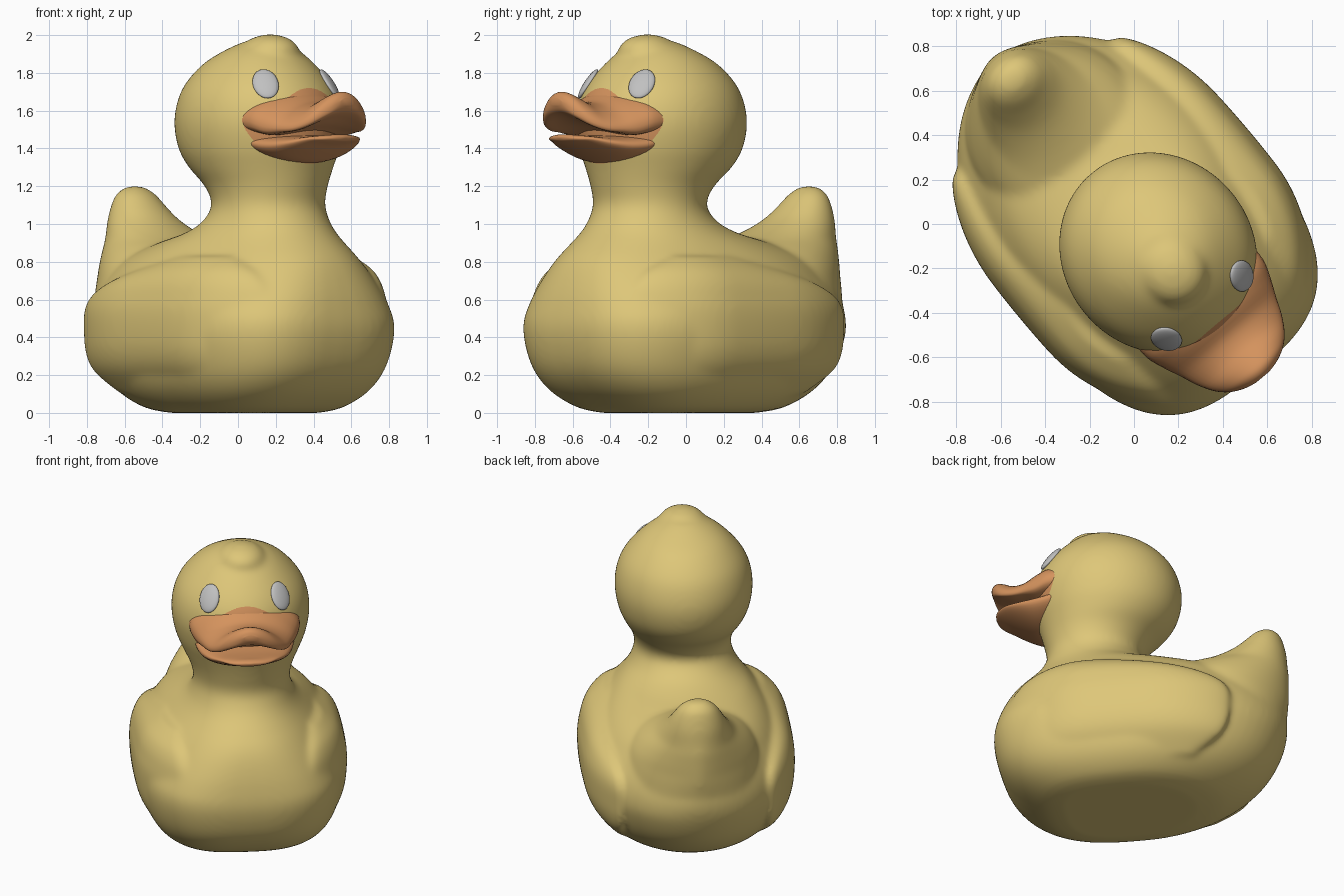
import bpy, bmesh
from math import cos, sin, pi, radians, sqrt
from mathutils import Matrix, Vector

cube = bpy.data.objects.get("Cube")
if cube:
    bpy.data.objects.remove(cube, do_unlink=True)

HEADING = radians(-50)  # shapes are built facing +x, then turned


def material(name, rgb):
    m = bpy.data.materials.new(name)
    m.use_nodes = True
    m.diffuse_color = (*rgb, 1)
    bsdf = next(n for n in m.node_tree.nodes if n.type == 'BSDF_PRINCIPLED')
    bsdf.inputs["Base Color"].default_value = (*rgb, 1)
    bsdf.inputs["Roughness"].default_value = 0.6
    return m


YELLOW = material("soft yellow", (0.73, 0.57, 0.19))
ORANGE = material("beak orange", (0.66, 0.29, 0.11))
GREY = material("eye grey", (0.53, 0.53, 0.53))


def refine(rows, steps=4):
    """Catmull-Rom interpolation between profile rows."""
    pts = [rows[0]] + rows + [rows[-1]]
    out = []
    for a, b, c, d in zip(pts, pts[1:], pts[2:], pts[3:]):
        for i in range(steps):
            t = i / steps
            out.append([0.5 * (2 * q + (r - p) * t + (2 * p - 5 * q + 4 * r - s) * t * t
                               + (3 * q - p - 3 * r + s) * t ** 3)
                        for p, q, r, s in zip(a, b, c, d)])
    return out + [rows[-1]]


def skin(bm, rings):
    """Join closed rings of points into a capped tube."""
    loops = [[bm.verts.new(p) for p in ring] for ring in rings]
    n = len(loops[0])
    for a, b in zip(loops, loops[1:]):
        for i in range(n):
            j = (i + 1) % n
            bm.faces.new((a[i], a[j], b[j], b[i]))
    bm.faces.new(loops[0][::-1])
    bm.faces.new(loops[-1])


def power(x, e):
    return abs(x) ** e * (1 if x >= 0 else -1)


def stack(bm, rows, side=0, n=64):
    """Horizontal sections; row = height, back, front, half width, side offset."""
    rings = []
    for z, back, front, w, off in refine(rows):
        # The chest is squarer and the upper rump slimmer; wings are plain ellipses
        blunt = 2 if side else 2 + min(1, max(0, (0.95 - z) / 0.45))
        slim = 1 if side else 1 + 0.3 * max(0, 1 - abs(z - 0.72) / 0.3)
        ring = []
        for i in range(n):
            a = 2 * pi * i / n
            e = 2 / blunt if cos(a) > 0 else 1
            x = (back + front) / 2 + (front - back) / 2 * power(cos(a), e)
            y = w * power(sin(a), e if cos(a) > 0 else slim)
            if side:  # wings toe in towards tail and chest
                toe = 0.4 * max(0, -x - 0.2) ** 2 + 0.6 * max(0, x - 0.2) ** 2
                y = side * (y + off - toe)
            ring.append((x, y, z))
        rings.append(ring)
    skin(bm, rings)


def finish(bm, name, mats):
    bmesh.ops.recalc_face_normals(bm, faces=bm.faces)
    me = bpy.data.meshes.new(name)
    bm.to_mesh(me)
    bm.free()
    for m in mats:
        me.materials.append(m)
    ob = bpy.data.objects.new(name, me)
    bpy.context.collection.objects.link(ob)
    ob.rotation_euler.z = HEADING
    return ob


def shade_smooth(ob):
    for p in ob.data.polygons:
        p.use_smooth = True


# Torso, neck and head
torso = [(0.0, -0.4, 0.44, 0.33), (0.03, -0.57, 0.57, 0.44), (0.12, -0.75, 0.72, 0.545),
         (0.25, -0.88, 0.82, 0.61), (0.43, -0.96, 0.865, 0.645), (0.58, -0.97, 0.85, 0.62),
         (0.72, -0.91, 0.81, 0.55), (0.82, -0.77, 0.76, 0.48), (0.9, -0.5, 0.69, 0.41),
         (0.95, -0.28, 0.64, 0.365), (1.01, -0.13, 0.59, 0.325), (1.1, -0.05, 0.55, 0.3),
         (1.2, -0.1, 0.565, 0.32), (1.3, -0.21, 0.59, 0.37), (1.4, -0.275, 0.62, 0.41),
         (1.53, -0.3, 0.64, 0.43), (1.65, -0.28, 0.62, 0.415), (1.75, -0.23, 0.565, 0.37),
         (1.85, -0.13, 0.475, 0.285), (1.92, 0.0, 0.39, 0.195), (1.965, 0.1, 0.3, 0.1)]
tail = [(0.3, -0.85, -0.2, 0.4), (0.5, -0.95, -0.15, 0.42), (0.65, -0.98, -0.05, 0.42),
        (0.75, -0.985, -0.02, 0.4), (0.83, -0.985, -0.08, 0.35), (0.88, -0.985, -0.2, 0.3),
        (0.92, -0.98, -0.34, 0.255), (0.97, -0.975, -0.48, 0.22), (1.03, -0.97, -0.6, 0.185),
        (1.1, -0.955, -0.69, 0.15), (1.16, -0.935, -0.75, 0.11), (1.2, -0.89, -0.81, 0.05)]
wing = [(0.1, -0.45, 0.55, 0.04, 0.46), (0.22, -0.63, 0.65, 0.07, 0.535),
        (0.32, -0.685, 0.7, 0.09, 0.56), (0.43, -0.695, 0.72, 0.1, 0.565),
        (0.54, -0.69, 0.73, 0.1, 0.565), (0.62, -0.62, 0.72, 0.1, 0.55),
        (0.69, -0.45, 0.68, 0.1, 0.53), (0.76, -0.2, 0.6, 0.085, 0.5),
        (0.83, 0.05, 0.45, 0.045, 0.45)]
bm = bmesh.new()
stack(bm, [(*r, 0) for r in torso])
stack(bm, [(*r, 0) for r in tail])
for side in (1, -1):
    stack(bm, wing, side)
# Tuft of feathers on the crown
bmesh.ops.create_uvsphere(bm, u_segments=32, v_segments=16, radius=1,
                          matrix=Matrix.Translation((0.265, 0, 1.91)) @ Matrix.Diagonal((0.165, 0.15, 0.095, 1)))
body = finish(bm, "body", [YELLOW, ORANGE])

# Blend all the shells into one soft skin
blend = body.modifiers.new("blend", 'REMESH')
blend.mode = 'VOXEL'
blend.voxel_size = 0.014
soften = body.modifiers.new("soften", 'SMOOTH')
soften.factor = 0.5
soften.iterations = 28
bpy.context.view_layer.objects.active = body
body.select_set(True)
for name in ("blend", "soften"):
    bpy.ops.object.modifier_apply(modifier=name)


# Orange beak base painted on the face, its border snapped to a clean curve
def border(y):
    t = min(1, abs(y) / 0.345)
    return 1.56 - 0.24 * sqrt(1 - t * t), 1.56 + 0.16 * cos(pi / 2 * t) ** 1.6


def painted(p):
    low, high = border(p.y)
    return p.x > 0.3 and abs(p.y) < 0.345 and low < p.z < high


bm = bmesh.new()
bm.from_mesh(body.data)
bm.normal_update()
for f in bm.faces:
    f.material_index = int(painted(f.calc_center_median()))
    f.smooth = True
for v in bm.verts:
    if len({f.material_index for f in v.link_faces}) == 2:
        target = min(border(v.co.y), key=lambda z: abs(z - v.co.z))
        move = Vector((0, 0, max(-0.01, min(0.01, target - v.co.z))))
        v.co += move - v.normal * move.dot(v.normal)
bm.to_mesh(body.data)
bm.free()


# Beak halves: row = distance forward, half width, top, bottom, edge droop
def beak(name, rows, fullness, n=40):
    bm = bmesh.new()
    rings = []
    for x, w, top, bottom, droop in refine(rows):
        ring = []
        for i in range(n):
            a = 2 * pi * i / n
            z = (top + bottom) / 2 + (top - bottom) / 2 * power(sin(a), fullness) - droop * cos(a) ** 2
            ring.append((x, w * cos(a), z))
        rings.append(ring)
    skin(bm, rings)
    shade_smooth(finish(bm, name, [ORANGE]))


beak("upper_beak", [(0.4, 0.345, 1.68, 1.48, 0.03), (0.5, 0.342, 1.71, 1.475, 0.05),
                    (0.58, 0.315, 1.695, 1.48, 0.07), (0.66, 0.28, 1.65, 1.505, 0.07),
                    (0.74, 0.247, 1.65, 1.53, 0.08), (0.81, 0.205, 1.685, 1.56, 0.085),
                    (0.855, 0.158, 1.7, 1.58, 0.065), (0.885, 0.1, 1.69, 1.6, 0.035),
                    (0.9, 0.04, 1.665, 1.63, 0.0)], 0.8)
beak("lower_beak", [(0.42, 0.31, 1.5, 1.35, -0.02), (0.5, 0.305, 1.48, 1.325, -0.02),
                    (0.6, 0.28, 1.47, 1.325, -0.02), (0.7, 0.24, 1.465, 1.365, -0.015),
                    (0.79, 0.18, 1.47, 1.41, -0.01), (0.84, 0.125, 1.475, 1.43, 0),
                    (0.865, 0.07, 1.47, 1.44, 0), (0.874, 0.01, 1.462, 1.454, 0)], 1)

# Eyes resting on the head, tops leaning slightly outwards
for side, label in ((1, "left"), (-1, "right")):
    hit, spot, normal, _ = body.closest_point_on_mesh((0.477, 0.21 * side, 1.73))
    turn = normal.to_track_quat('X', 'Z').to_matrix().to_4x4() @ Matrix.Rotation(radians(-14 * side), 4, 'X')
    bm = bmesh.new()
    bmesh.ops.create_uvsphere(bm, u_segments=32, v_segments=16, radius=1,
                              matrix=Matrix.Translation(spot) @ turn @ Matrix.Diagonal((0.022, 0.068, 0.092, 1)))
    shade_smooth(finish(bm, label + "_eye", [GREY]))
